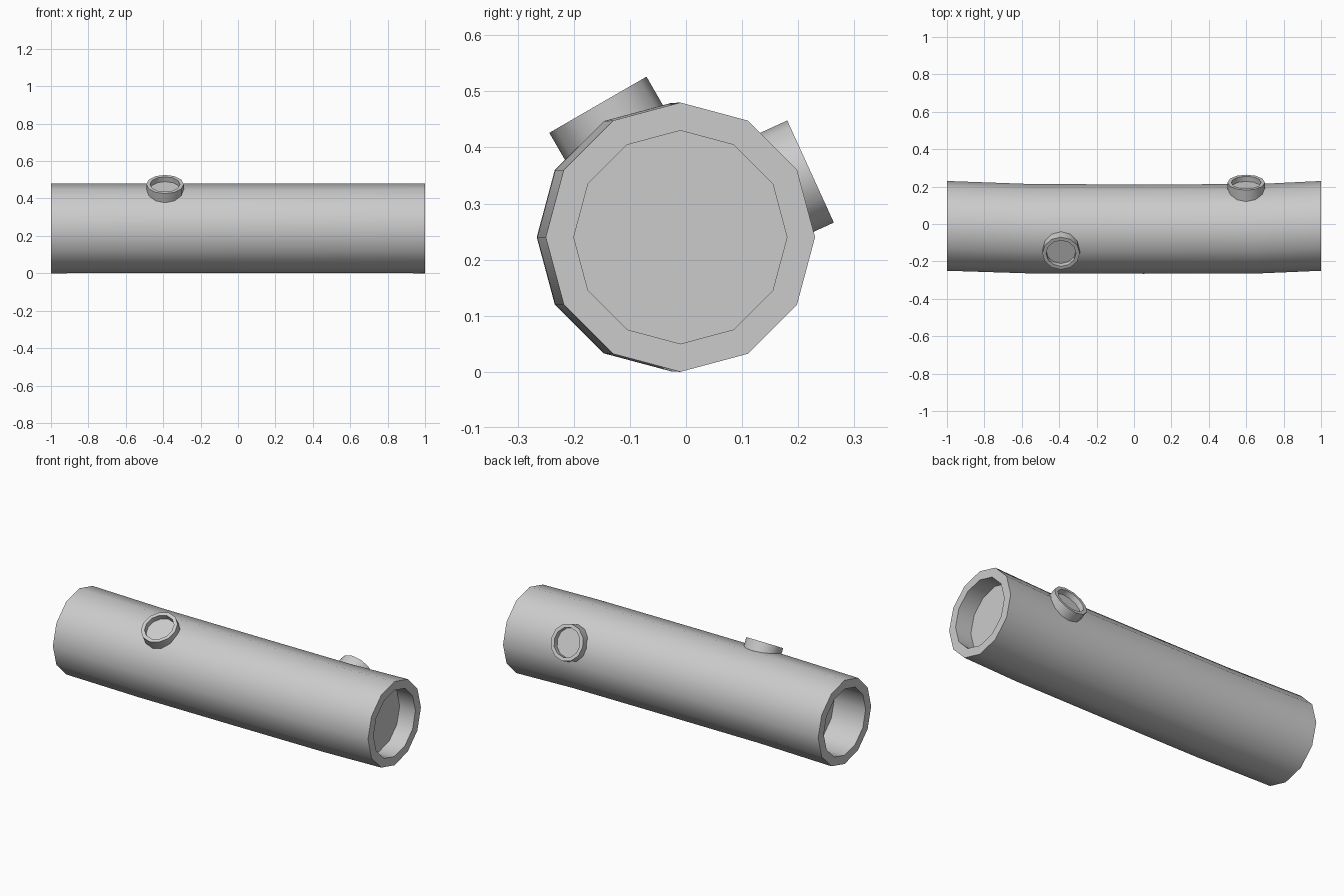
import bpy, bmesh, math
from mathutils import Vector, Matrix

if "Cube" in bpy.data.objects:
    bpy.data.objects.remove(bpy.data.objects["Cube"])

SIDES = 12


def ringed(name, rings, matrix):
    """Skin 12-sided rings (along, side shift, radius) stacked on local z, capped at both ends."""
    bm = bmesh.new()
    loops = []
    for along, shift, r in rings:
        loops.append([bm.verts.new((shift + r * math.cos(2 * math.pi * i / SIDES),
                                    r * math.sin(2 * math.pi * i / SIDES), along))
                      for i in range(SIDES)])
    for a, b in zip(loops, loops[1:]):
        for i in range(SIDES):
            j = (i + 1) % SIDES
            bm.faces.new((a[i], a[j], b[j], b[i]))
    bm.faces.new(loops[0][::-1])
    bm.faces.new(loops[-1])
    bmesh.ops.transform(bm, matrix=matrix, verts=bm.verts)
    bmesh.ops.recalc_face_normals(bm, faces=bm.faces)
    me = bpy.data.meshes.new(name)
    bm.to_mesh(me)
    bm.free()
    ob = bpy.data.objects.new(name, me)
    bpy.context.collection.objects.link(ob)
    bpy.ops.object.select_all(action='DESELECT')
    ob.select_set(True)
    bpy.context.view_layer.objects.active = ob
    bpy.ops.object.shade_smooth_by_angle(angle=math.radians(40))
    return ob


# Log trunk: slightly bowed, with a hollow in each end (local z -> x, x -> y, y -> z)
to_x = Matrix(((0, 0, 1, 0), (1, 0, 0, 0), (0, 1, 0, 0.24), (0, 0, 0, 1)))
ringed("log_trunk", [
    (-0.80, -0.01, 0.19), (-1.0, -0.01, 0.19),
    (-1.0, -0.01, 0.24), (-0.53, -0.026, 0.239), (0.05, -0.027, 0.239),
    (0.65, -0.026, 0.239), (1.0, -0.01, 0.24),
    (1.0, -0.01, 0.19), (0.90, -0.01, 0.19)], to_x)


# Cut branch stubs with shallow hollow tops
def stub(name, tip, direction):
    rot = Vector(direction).to_track_quat('Z', 'X').to_matrix().to_4x4()
    ringed(name, [(-0.16, 0, 0.1), (0, 0, 0.1), (0, 0, 0.08), (-0.03, 0, 0.08)],
           Matrix.Translation(tip) @ rot)


stub("front_branch_stub", (-0.39, -0.157, 0.476), (0, -0.5, 0.866))
stub("back_branch_stub", (0.60, 0.222, 0.357), (0, 0.91, 0.415))
